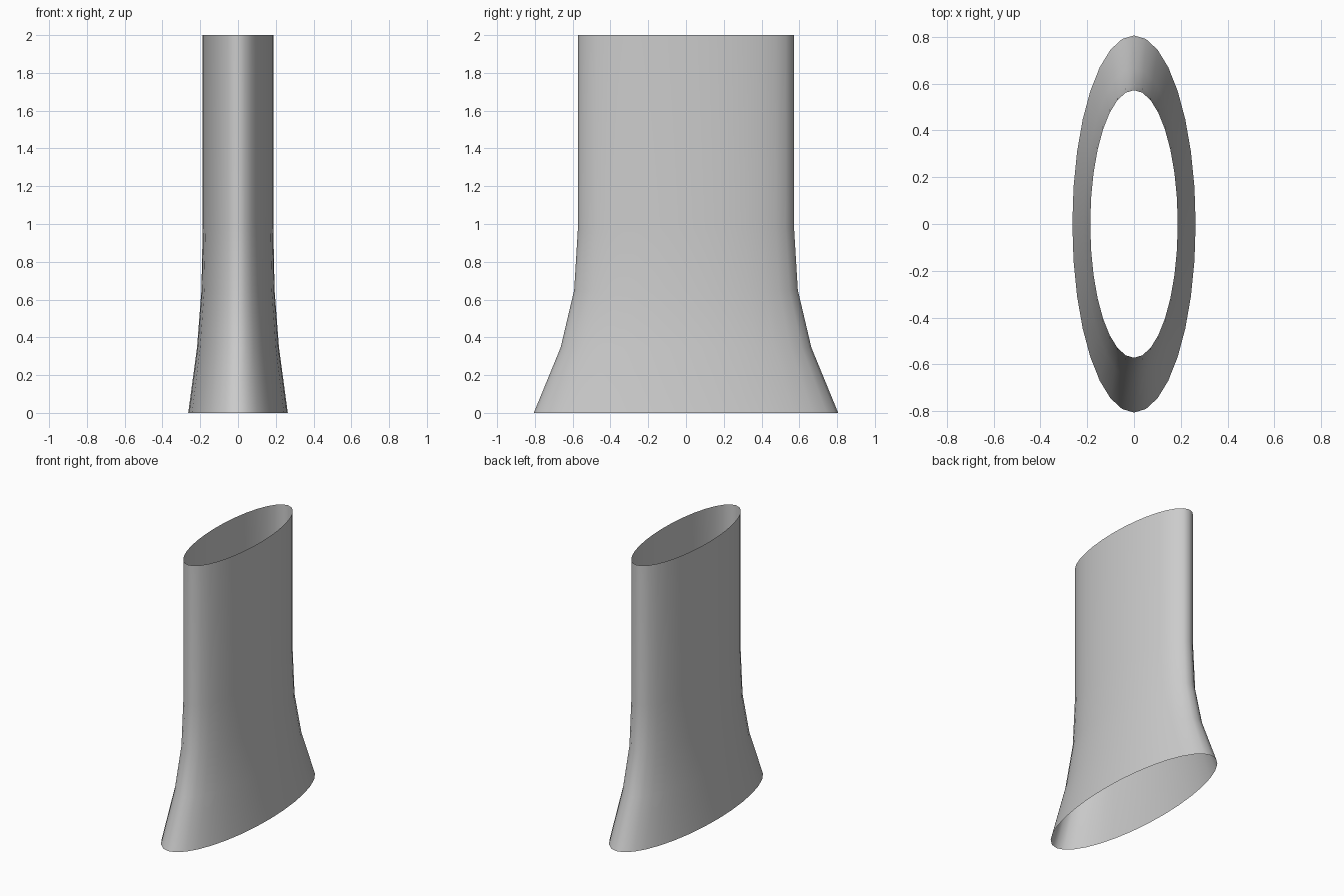
import bpy, bmesh, math

if "Cube" in bpy.data.objects:
    bpy.data.objects.remove(bpy.data.objects["Cube"])

SIDES = 32
ASPECT = 0.327  # width of the oval relative to its depth
# (half depth along y, height) from the flared foot to the straight top
PROFILE = [(0.806, 0.0), (0.664, 0.345), (0.592, 0.65), (0.572, 0.98), (0.572, 2.0)]

# Open-ended oval tube lofted through the profile rings
bm = bmesh.new()
rings = []
for r, z in PROFILE:
    angles = [2 * math.pi * i / SIDES for i in range(SIDES)]
    rings.append([bm.verts.new((r * ASPECT * math.cos(a), r * math.sin(a), z)) for a in angles])
for low, high in zip(rings, rings[1:]):
    for i in range(SIDES):
        j = (i + 1) % SIDES
        bm.faces.new((low[i], low[j], high[j], high[i]))

mesh = bpy.data.meshes.new("flared_oval_tube")
bm.to_mesh(mesh)
bm.free()
tube = bpy.data.objects.new("flared_oval_tube", mesh)
bpy.context.collection.objects.link(tube)

# Smooth shading all round
mesh.polygons.foreach_set("use_smooth", [True] * len(mesh.polygons))
mesh.update()
